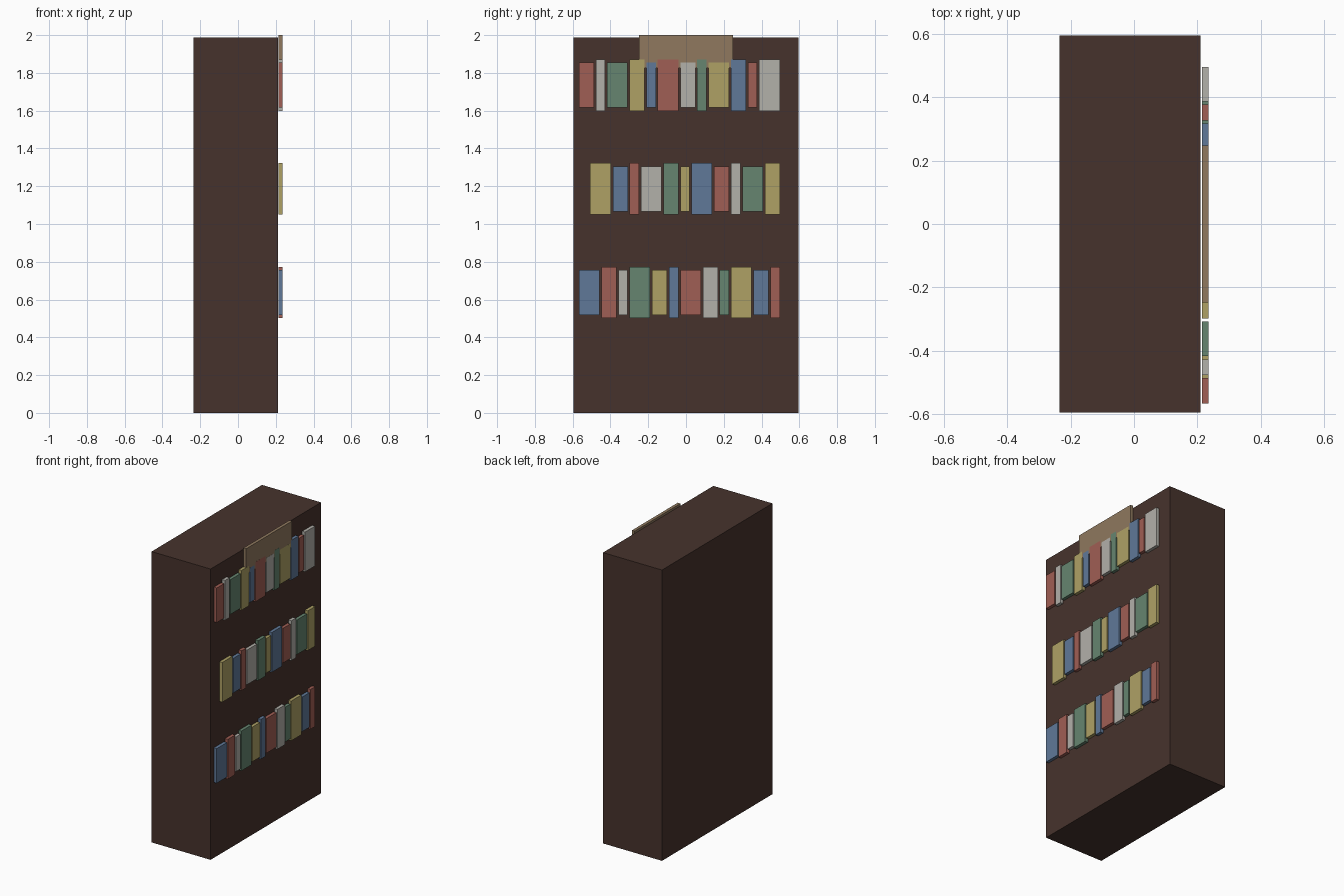
import bpy

if "Cube" in bpy.data.objects:
    bpy.data.objects.remove(bpy.data.objects["Cube"])


def material(name, rgb):
    # sRGB 0-255 to linear viewport colour
    m = bpy.data.materials.new(name)
    m.diffuse_color = [(c / 255) ** 2.2 for c in rgb] + [1]
    m.use_nodes = True
    m.node_tree.nodes["Principled BSDF"].inputs["Base Color"].default_value = m.diffuse_color
    return m


def box(name, x, y, z, mat):
    # each of x, y, z is a (min, max) pair
    spans = (x, y, z)
    bpy.ops.mesh.primitive_cube_add(size=1, location=[(a + b) / 2 for a, b in spans])
    ob = bpy.context.object
    ob.name = name
    ob.scale = [b - a for a, b in spans]
    bpy.ops.object.transform_apply(location=False, rotation=False, scale=True)
    ob.data.materials.append(mat)
    return ob


dark_wood = material("dark_wood", (72, 54, 48))
tan = material("tan", (142, 120, 95))
covers = [material(n, c) for n, c in (
    ("blue", (96, 120, 151)), ("red", (159, 95, 85)), ("white", (177, 175, 168)),
    ("green", (102, 132, 111)), ("yellow", (173, 160, 101)))]

# Cabinet body
box("cabinet", (-0.236, 0.2105), (-0.5965, 0.5965), (0, 1.988), dark_wood)

# Header panel above the top row
box("header_panel", (0.2145, 0.2354), (-0.2475, 0.2475), (1.826, 2.0), tan)

# Rows of book spines: centre height, start y, count, first colour, first width, first is tall
WIDTHS = (0.1093, 0.0795, 0.0497)
GAP = 0.00994
ROWS = (
    ("lower", 0.6375, -0.567, 12, 0, 0, False),
    ("middle", 1.1860, -0.507, 11, 4, 0, True),
    ("upper", 1.7355, -0.567, 12, 1, 1, False),
)
for row, zc, y, count, colour, width, tall in ROWS:
    for i in range(count):
        w = WIDTHS[(width + i) % 3]
        h = 0.272 if (i % 2 == 0) == tall else 0.237
        box(f"{row}_book_{i + 1}", (0.2145, 0.236), (y, y + w),
            (zc - h / 2, zc + h / 2), covers[(colour + i) % 5])
        y += w + GAP
